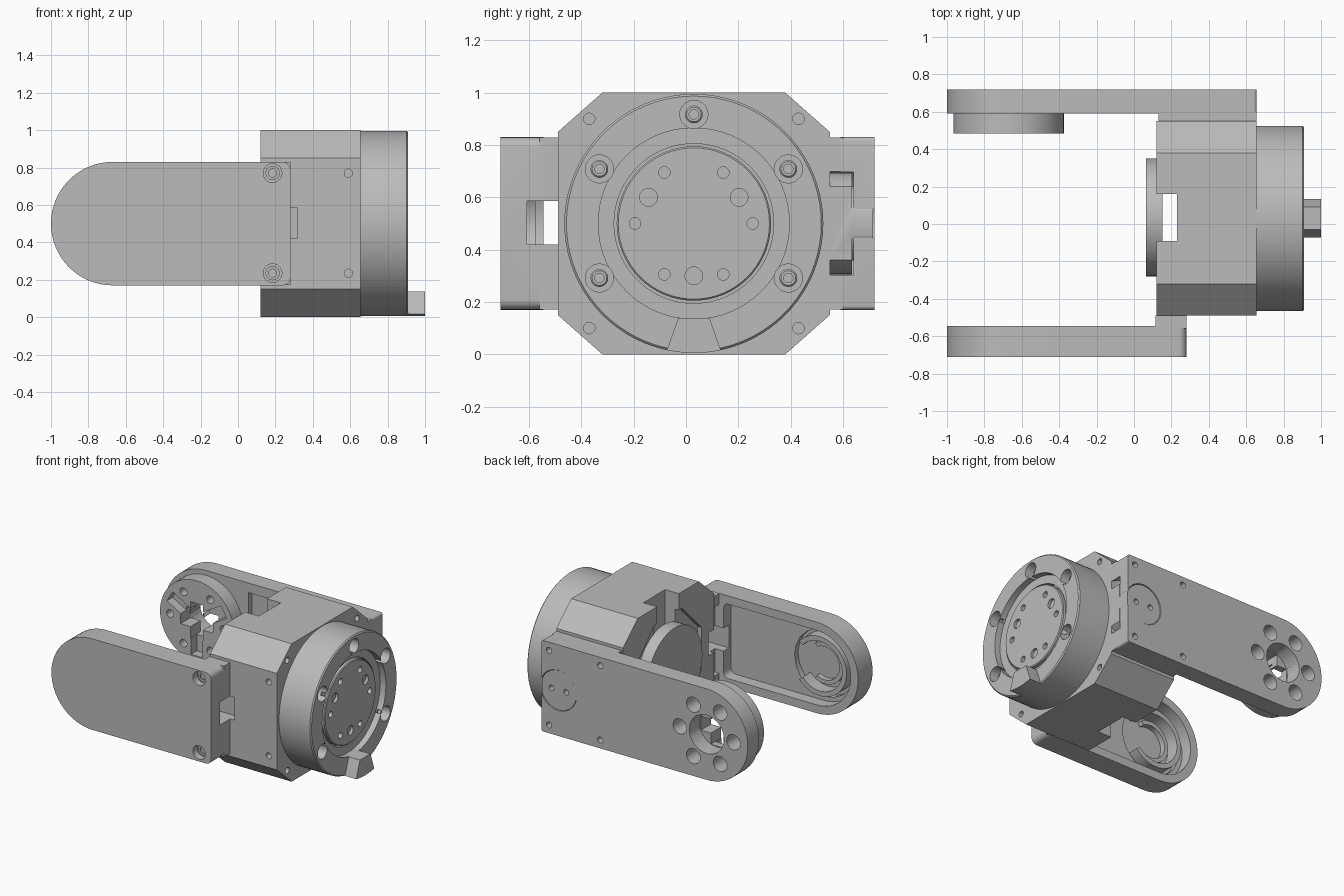
import bpy, bmesh, math
from mathutils import Vector

if "Cube" in bpy.data.objects:
    bpy.data.objects.remove(bpy.data.objects["Cube"])

grey = bpy.data.materials.new("plain_grey")
grey.use_nodes = True
grey.diffuse_color = (0.5, 0.5, 0.5, 1)
grey.node_tree.nodes["Principled BSDF"].inputs["Base Color"].default_value = (0.5, 0.5, 0.5, 1)

CY, CZ = 0.03, 0.5      # drum axis
HX, R = -0.67, 0.33     # hinge axis and arm end radius
PX = 0.52               # idler plug position


# ---------- profiles ----------
def arc(u, v, r, a0=0, a1=360, n=48):
    full = a1 - a0 >= 360
    k = n if full else n + 1
    angles = [math.radians(a0 + (a1 - a0) * i / n) for i in range(k)]
    return [(u + r * math.cos(a), v + r * math.sin(a)) for a in angles]


def rect(u0, u1, v0, v1):
    return [(u0, v0), (u1, v0), (u1, v1), (u0, v1)]


def tongue(x_end, r, corner=0.04):
    """Bar with one round end at the hinge and small rounded corners at the other."""
    c = corner
    return (arc(HX, CZ, r, 90, 270, 32)
            + arc(x_end - c, CZ - r + c, c, 270, 360, 5)
            + arc(x_end - c, CZ + r - c, c, 0, 90, 5))


def ring_part(r_in, r_out, a0, a1):
    return arc(HX, CZ, r_out, a0, a1) + arc(HX, CZ, r_in, a0, a1)[::-1]


# ---------- solids ----------
def prism(name, profile, axis, lo, hi, bevel=0):
    """Extrude a profile along an axis; x uses (y, z), y uses (x, z), z uses (x, y)."""
    place = {"x": lambda u, v, w: (w, u, v),
             "y": lambda u, v, w: (u, w, v),
             "z": lambda u, v, w: (u, v, w)}[axis]
    bm = bmesh.new()
    face = bm.faces.new([bm.verts.new(place(u, v, lo)) for u, v in profile])
    moved = bmesh.ops.extrude_face_region(bm, geom=[face])["geom"]
    bmesh.ops.translate(bm, verts=[g for g in moved if isinstance(g, bmesh.types.BMVert)],
                        vec=Vector(place(0, 0, hi - lo)))
    bmesh.ops.recalc_face_normals(bm, faces=bm.faces)
    if bevel:
        i = "xyz".index(axis)
        rim = [e for e in bm.edges if all(abs(v.co[i] - hi) < 1e-5 for v in e.verts)]
        bmesh.ops.bevel(bm, geom=rim, offset=bevel, segments=1, affect="EDGES")
    mesh = bpy.data.meshes.new(name)
    bm.to_mesh(mesh)
    bm.free()
    obj = bpy.data.objects.new(name, mesh)
    mesh.materials.append(grey)
    bpy.context.collection.objects.link(obj)
    return obj


def combine(target, operation, *solids):
    """Cut or merge solids into the target and drop them."""
    bpy.context.view_layer.objects.active = target
    for s in solids:
        s.hide_render = True
        mod = target.modifiers.new(operation, "BOOLEAN")
        mod.operation, mod.object, mod.solver = operation, s, "EXACT"
        bpy.ops.object.modifier_apply(modifier=mod.name)
        bpy.data.objects.remove(s)


def cut(target, *solids):
    combine(target, "DIFFERENCE", *solids)


def join(target, *solids):
    combine(target, "UNION", *solids)


def cutter(profile, axis, lo, hi):
    return prism("cutter", profile, axis, lo, hi)


def hole(u, v, r, axis, lo, hi):
    return cutter(arc(u, v, r, n=20), axis, lo, hi)


def around(radius, angles, u=CY, v=CZ):
    return [(u + radius * math.cos(math.radians(a)), v + radius * math.sin(math.radians(a)))
            for a in angles]


# ---------- body: chamfered block ----------
h, k, mid = 0.52, 0.35, 0.5
octagon = [(CY + a, CZ + b) for a, b in
           [(-k, -mid), (k, -mid), (h, -k), (h, k), (k, mid), (-k, mid), (-h, k), (-h, -k)]]
body = prism("body", octagon, "x", 0.12, 0.655)
cut(body, cutter(arc(CY, CZ, 0.41, 22.5, 382.5, 8), "x", 0.1, 0.15),   # inner recess
    cutter(rect(0.1, 0.23, -0.09, 0.16), "z", -0.1, 1.1),              # cable channel
    cutter(rect(0.1, 0.315, 0.42, 0.585), "y", -0.6, -0.43))           # side socket
for u in (-0.37, 0.43):
    cut(body, *[hole(u, v, 0.022, "x", 0.58, 0.7) for v in (0.1, 0.9)])
cut(body, *[hole(0.59, v, 0.022, "y", -0.6, -0.42) for v in (0.235, 0.77)])
inner_cap = prism("inner_cap", arc(CY + 0.005, CZ, 0.315, n=64), "x", 0.065, 0.152)

# ---------- drum with recessed output disc ----------
drum = prism("drum", arc(CY, CZ, 0.495, n=80), "x", 0.65, 0.91, 0.008)
cut(drum, cutter(arc(CY, CZ, 0.365, n=64), "x", 0.865, 1))
bolts = around(0.417, (30, 90, 150, 210, 330))
cut(drum, *[hole(u, v, 0.054, "x", 0.83, 1) for u, v in bolts])
for i, (u, v) in enumerate(bolts):
    bolt = prism(f"drum_bolt_{i + 1}", arc(u, v, 0.034, n=20), "x", 0.8, 0.86, 0.006)
    cut(bolt, hole(u, v, 0.018, "x", 0.835, 0.9))
cut(drum, cutter(arc(CY, CZ, 0.305, n=64), "x", 0.83, 1))
disc = prism("output_disc", arc(CY, CZ, 0.295, n=64), "x", 0.82, 0.88, 0.006)
cut(disc, *[hole(u, v, 0.022, "x", 0.84, 1) for u, v in around(0.225, range(0, 360, 60))])
cut(disc, *[hole(u, v, 0.034, "x", 0.86, 1) for u, v in around(0.2, (30, 150, 270))])
tab_arc = arc(CY, CZ, 0.495, 258, 282, 8)
prism("stop_tab", tab_arc + [(CY + 0.06, 0.138), (CY - 0.06, 0.138)], "x", 0.86, 1.0)

# ---------- front arm: hollow cover ----------
front_arm = prism("front_arm", tongue(0.28, R), "y", -0.71, -0.545)
join(front_arm, cutter(rect(0.115, 0.28, CZ - R + 0.001, CZ + R - 0.001), "y", -0.56, -0.49))
cut(front_arm, cutter(rect(0.1, 0.15, 0.25, 0.75), "y", -0.545, -0.4),
    cutter(tongue(0.08, 0.27), "y", -0.63, -0.4),
    hole(HX, CZ, 0.24, "y", -0.67, -0.4),
    cutter(rect(0, 0.4, 0.42, 0.585), "y", -0.607, -0.4))
for v in (0.235, 0.77):
    cut(front_arm, hole(0.185, v, 0.05, "y", -0.8, -0.66))
    screw = prism("front_arm_screw", arc(0.185, v, 0.038, n=20), "y", -0.67, -0.648)
    cut(screw, hole(0.185, v, 0.022, "y", -0.8, -0.655))
prism("front_hinge_ring", ring_part(0.18, 0.215, 40, 320), "y", -0.68, -0.575)
prism("front_hinge_lip", ring_part(0.12, 0.15, 60, 300), "y", -0.68, -0.63)

# ---------- back arm with hinge boss and idler plug ----------
back_arm = prism("back_arm", tongue(0.655, R, 0.015), "y", 0.59, 0.72)
join(back_arm, cutter(rect(0.13, 0.654, CZ - R + 0.001, CZ + R - 0.001), "y", 0.545, 0.6),
     cutter(arc(HX, CZ, 0.295, n=64), "y", 0.485, 0.6))
cut(back_arm, cutter(rect(-0.33, 0.08, 0.24, 0.76), "y", 0.5, 0.63),
    hole(PX, CZ, 0.24, "y", 0.5, 0.64),
    hole(PX, CZ, 0.147, "y", 0.6, 0.8),
    hole(HX, CZ, 0.14, "y", 0.6, 0.8),
    cutter(rect(HX - 0.13, HX + 0.13, 0.45, 0.55), "y", 0.4, 0.8),
    cutter(rect(HX - 0.05, HX + 0.05, 0.37, 0.63), "y", 0.4, 0.8))
for u, v in around(0.215, range(0, 360, 60), HX, CZ):
    cut(back_arm, hole(u, v, 0.055, "y", 0.6, 0.8), hole(u, v, 0.028, "y", 0.4, 0.8))
# radial reliefs on the boss face
for a in (30, 150, 270):
    c, s = math.cos(math.radians(a)), math.sin(math.radians(a))
    relief = [(HX + p * c - q * s, CZ + p * s + q * c) for p, q in rect(0.08, 0.25, -0.045, 0.045)]
    cut(back_arm, cutter(relief, "y", 0.4, 0.55))
for u in (0.185, 0.595):
    cut(back_arm, *[hole(u, v, 0.022, "y", 0.66, 0.8) for v in (0.23, 0.77)])
plug = prism("idler_plug", arc(PX, CZ, 0.142), "y", 0.6, 0.715)
join(plug, cutter(arc(PX, CZ, 0.195), "y", 0.54, 0.635))
cut(plug, *[hole(PX + d, CZ, 0.02, "y", 0.66, 0.8) for d in (-0.06, 0.06)],
    cutter(rect(0.655, 0.8, 0, 1), "y", 0.4, 0.8))

# ---------- shading ----------
for obj in bpy.context.scene.objects:
    obj.select_set(obj.type == "MESH")
bpy.context.view_layer.objects.active = body
bpy.ops.object.shade_smooth_by_angle(angle=math.radians(25))
